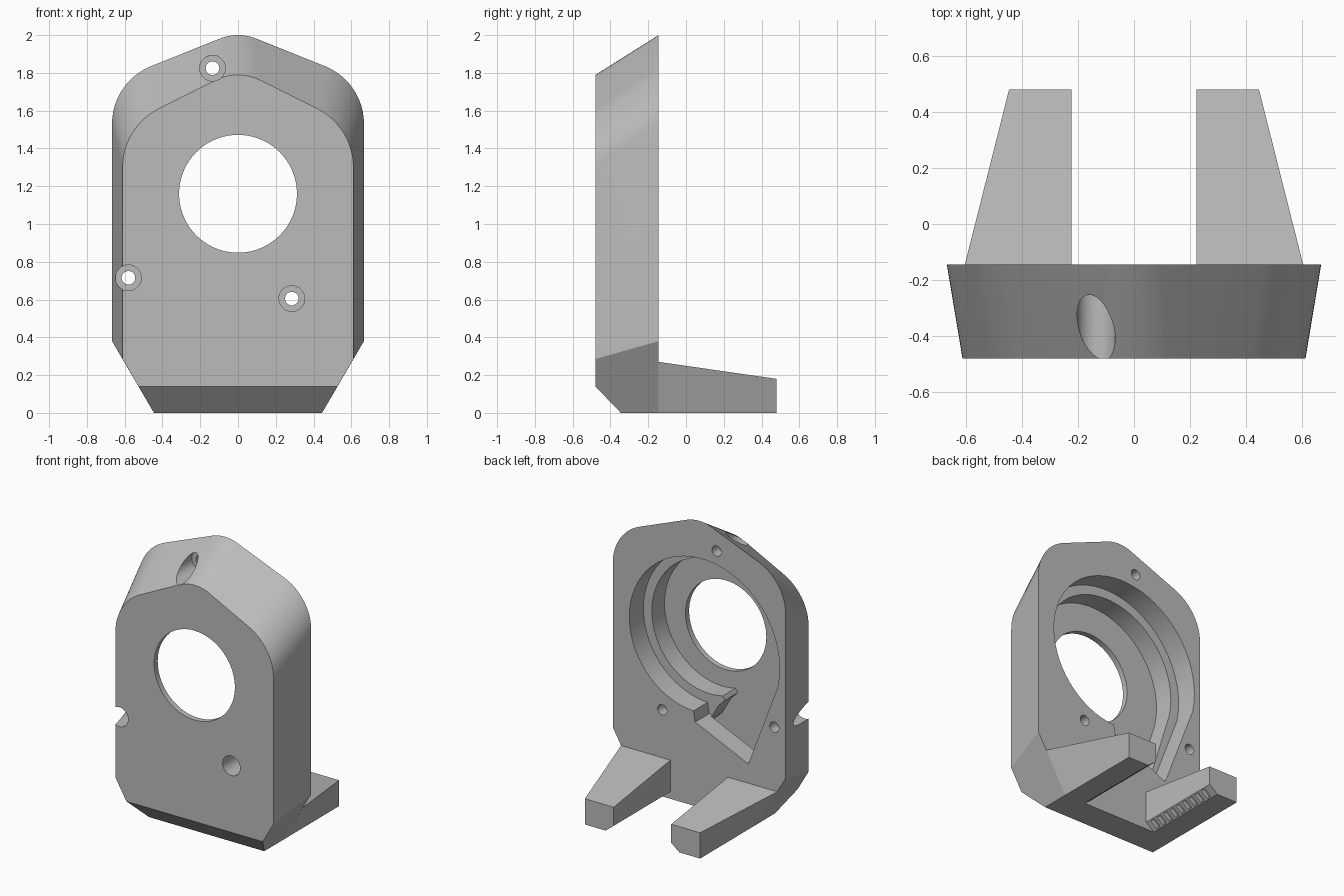
import bpy
import bmesh
from math import cos, sin, radians, pi
from mathutils import Vector, Matrix

if "Cube" in bpy.data.objects:
    bpy.data.objects.remove(bpy.data.objects["Cube"], do_unlink=True)

FRONT, BACK, TAIL = -0.48, -0.145, 0.48
AXIS = Vector((0, 1.16))

grey = bpy.data.materials.new("plain grey")
grey.use_nodes = True
colour = (0.5, 0.5, 0.5, 1)
grey.diffuse_color = colour
grey.node_tree.nodes["Principled BSDF"].inputs["Base Color"].default_value = colour


def loft(name, ring_a, y_a, ring_b, y_b):
    """Solid between two outlines of (x, z) points at two depths."""
    bm = bmesh.new()
    a = [bm.verts.new((x, y_a, z)) for x, z in ring_a]
    b = [bm.verts.new((x, y_b, z)) for x, z in ring_b]
    bm.faces.new(a)
    bm.faces.new(b[::-1])
    for i in range(len(a)):
        j = (i + 1) % len(a)
        bm.faces.new((a[i], b[i], b[j], a[j]))
    bmesh.ops.recalc_face_normals(bm, faces=bm.faces)
    return finish(name, bm)


def finish(name, bm):
    mesh = bpy.data.meshes.new(name)
    bm.to_mesh(mesh)
    bm.free()
    mesh.materials.append(grey)
    obj = bpy.data.objects.new(name, mesh)
    bpy.context.collection.objects.link(obj)
    return obj


def cut(target, cutter):
    mod = target.modifiers.new("cut", 'BOOLEAN')
    mod.operation, mod.solver, mod.object = 'DIFFERENCE', 'EXACT', cutter
    bpy.context.view_layer.objects.active = target
    bpy.ops.object.modifier_apply(modifier=mod.name)
    bpy.data.objects.remove(cutter, do_unlink=True)


def circle(cx, cz, r, n=48):
    return [(cx + r * cos(2 * pi * i / n), cz + r * sin(2 * pi * i / n)) for i in range(n)]


def fillet(before, corner, after, t, steps=12):
    """Rounded corner starting a distance t from the corner on each side."""
    p, c, q = Vector(before), Vector(corner), Vector(after)
    u, v = (p - c).normalized(), (q - c).normalized()
    half = u.angle(v) / 2
    bis = (u + v).normalized()
    centre = c + bis * (t / cos(half))
    s, e = c + u * t - centre, c + v * t - centre
    turn = s.angle_signed(e)
    return [tuple(centre + Matrix.Rotation(-turn * i / steps, 2) @ s) for i in range(steps + 1)]


def shell_outline(w, knee, shoulder, apex, t_side, t_top):
    right = [(0.445, 0), (w, knee)] + fillet((w, knee), (w, shoulder), (0, apex), t_side)
    top = fillet((w, shoulder), (0, apex), (-w, shoulder), t_top)
    left = [(-x, z) for x, z in reversed(right)]
    return right + top + left


# Housing: tapered plate, bevelled along the front bottom edge
housing = loft("housing",
               shell_outline(0.611, 0.285, 1.515, 1.82, 0.215, 0.13), FRONT,
               shell_outline(0.667, 0.38, 1.753, 2.02, 0.223, 0.104), BACK)
bm = bmesh.new()
bm.from_mesh(housing.data)
found = bmesh.ops.bisect_plane(bm, geom=bm.verts[:] + bm.edges[:] + bm.faces[:],
                               plane_co=(0, -0.345, 0), plane_no=(0, -0.14, -0.135),
                               clear_outer=True)
rim = [g for g in found["geom_cut"] if isinstance(g, bmesh.types.BMEdge)]
bmesh.ops.contextual_create(bm, geom=rim)
bmesh.ops.recalc_face_normals(bm, faces=bm.faces)
bm.to_mesh(housing.data)
bm.free()


# Scroll chamber in two steps, opening towards the outlet
def scroll(inset, start, end=195, steps=48):
    pts = []
    for i in range(steps + 1):
        deg = start + (end - start) * i / steps
        r = 0.5 + 0.12 * (deg + 85) / 265 - inset
        pts.append((AXIS.x + r * cos(radians(deg)), AXIS.y + r * sin(radians(deg))))
    return pts


upper = scroll(0, -85) + [(-0.38, 0.404), (0.03, 0.587)]
lower = scroll(0.065, -100) + [(-0.36, 0.42), (-0.36, 0.17), (0.36, 0.17),
                               (0.33, 0.25), (0.03, 0.54), (-0.04, 0.66), (-0.09, 0.71)]
cut(housing, loft("upper_cut", upper, -0.3, upper, 0))
cut(housing, loft("lower_cut", lower, -0.44, lower, -0.29))

# Air inlet and counterbored screw holes
inlet = circle(*AXIS, 0.312, 72)
cut(housing, loft("inlet_cut", inlet, -0.6, inlet, -0.4))
for x, z in ((-0.135, 1.825), (-0.58, 0.715), (0.285, 0.605)):
    for r, y_end in ((0.068, -0.22), (0.036, 0)):
        ring = circle(x, z, r, 32)
        cut(housing, loft("screw_cut", ring, -0.6, ring, y_end))


# Outlet arms: tapered, with vent slots along the inner lower bevel
def arm(name, side):
    root = [(0.222, 0.27), (0.222, 0.05), (0.285, 0), (0.445, 0), (0.603, 0.27)]
    tip = [(0.222, 0.18), (0.222, 0.05), (0.285, 0), (0.445, 0), (0.445, 0.18)]
    obj = loft(name, [(side * x, z) for x, z in root], BACK,
               [(side * x, z) for x, z in tip], TAIL)
    vents = bmesh.new()
    tilt = Matrix.Rotation(side * radians(38.5), 4, 'Y')
    for i in range(9):
        place = Matrix.Translation((side * 0.2535, -0.09 + i * 0.062, 0.025)) @ tilt
        bmesh.ops.create_cube(vents, size=1,
                              matrix=place @ Matrix.Diagonal((0.06, 0.035, 0.06, 1)))
    cut(obj, finish("vent_cut", vents))
    return obj


parts = [housing, arm("left_outlet_arm", 1), arm("right_outlet_arm", -1)]

for obj in parts:
    bpy.ops.object.select_all(action='DESELECT')
    obj.select_set(True)
    bpy.context.view_layer.objects.active = obj
    bpy.ops.object.shade_smooth_by_angle(angle=radians(25))
